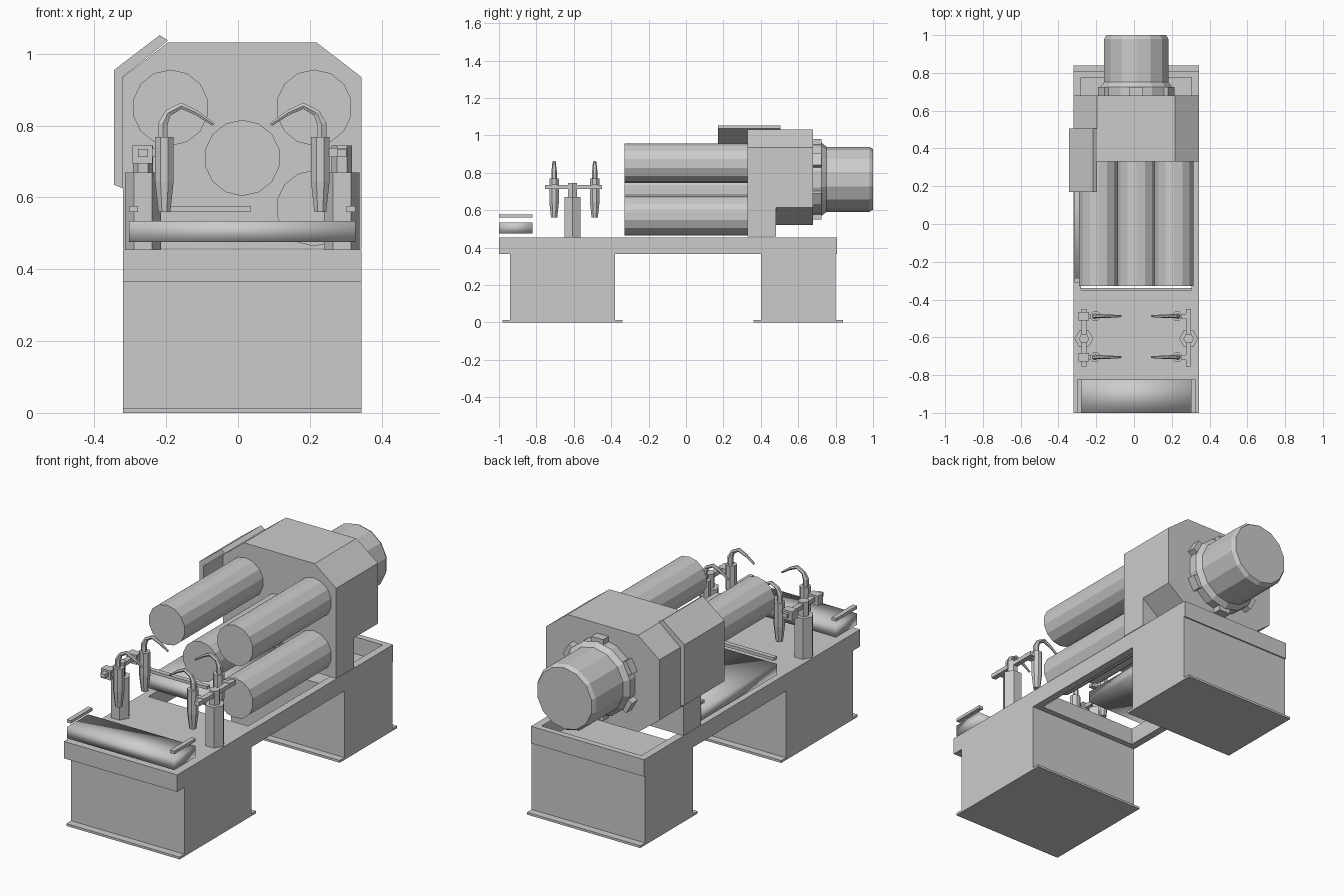
import bpy, bmesh, math
from mathutils import Vector, Matrix

if "Cube" in bpy.data.objects:
    bpy.data.objects.remove(bpy.data.objects["Cube"])

CX = 0.012  # mirror plane of the machine


def finish(name, bm, smooth=False):
    bmesh.ops.recalc_face_normals(bm, faces=bm.faces)
    me = bpy.data.meshes.new(name)
    bm.to_mesh(me)
    bm.free()
    for p in me.polygons:
        p.use_smooth = smooth
    ob = bpy.data.objects.new(name, me)
    bpy.context.collection.objects.link(ob)
    return ob


def box(name, x, y, z, smooth=False):
    bm = bmesh.new()
    size = Vector((x[1] - x[0], y[1] - y[0], z[1] - z[0]))
    mid = Vector((x[0] + x[1], y[0] + y[1], z[0] + z[1])) / 2
    bmesh.ops.create_cube(bm, size=1, matrix=Matrix.Translation(mid) @ Matrix.Diagonal((*size, 1)))
    return finish(name, bm, smooth)


def prism(name, profile, y0, y1):
    """Extrude an x-z outline along y."""
    bm = bmesh.new()
    f = bm.faces.new([bm.verts.new((x, y0, z)) for x, z in profile])
    r = bmesh.ops.extrude_face_region(bm, geom=[f])
    bmesh.ops.translate(bm, vec=(0, y1 - y0, 0),
                        verts=[v for v in r['geom'] if isinstance(v, bmesh.types.BMVert)])
    return finish(name, bm)


def tube(name, path, n, turn=0.0):
    """Loft n-sided rings along a path of (point, radius, direction)."""
    bm = bmesh.new()
    rings = []
    for p, r, d in path:
        d = Vector(d).normalized()
        side = Vector((1, 0, 0)) if abs(d.y) > 0.9 else Vector((0, 1, 0))
        up = side.cross(d)
        rings.append([bm.verts.new(Vector(p) + r * (side * math.cos(a) + up * math.sin(a)))
                      for a in (turn + 2 * math.pi * i / n for i in range(n))])
    for a, b in zip(rings, rings[1:]):
        for i in range(n):
            j = (i + 1) % n
            bm.faces.new((a[i], a[j], b[j], b[i]))
    bm.faces.new(rings[0])
    bm.faces.new(rings[-1])
    return finish(name, bm)


def along_y(name, x, z, prof, n, turn=0.0):
    return tube(name, [((x, y, z), r, (0, 1, 0)) for y, r in prof], n, turn)


def along_z(name, x, y, prof, n, turn=0.0):
    return tube(name, [((x, y, z), r, (0, 0, 1)) for z, r in prof], n, turn)


# Base: pedestals with foot plates, and a bed frame with an open well
X = (-0.32, 0.344)
for name, y0, y1 in (("front", -0.94, -0.38), ("rear", 0.40, 0.80)):
    box(name + "_pedestal", X, (y0, y1), (0, 0.365))
    box(name + "_foot_plate", X, (y0 - 0.04, y1 + 0.04), (0, 0.012))
box("bed_front", X, (-1.0, -0.35), (0.365, 0.455))
box("bed_rear_rail", X, (0.775, 0.807), (0.365, 0.455))
box("bed_left_rail", (X[0], -0.28), (-0.35, 0.775), (0.365, 0.455))
box("bed_right_rail", (0.304, X[1]), (-0.35, 0.775), (0.365, 0.455))

# Gearbox: front half reaches the bed, rear half has lower chamfers
top = [(X[1], 0.935), (0.218, 1.032), (-0.195, 1.032), (X[0], 0.935)]
prism("gearbox_front", top + [(X[0], 0.458), (X[1], 0.458)], 0.33, 0.48)
prism("gearbox_rear", top + [(X[0], 0.615), (-0.195, 0.52), (0.218, 0.52), (X[1], 0.615)], 0.48, 0.68)

# Bent side cover
prism("side_cover", [(-0.345, 0.635), (-0.345, 0.955), (-0.218, 1.052), (-0.195, 1.037),
                     (-0.32, 0.936), (-0.32, 0.625)], 0.17, 0.505)

# Four long spindles
for i, (x, z) in enumerate(((CX - 0.2, 0.85), (CX + 0.2, 0.85), (CX, 0.71), (CX + 0.2, 0.57))):
    along_y(f"spindle_{i + 1}", x, z, [(-0.328, 0.106), (0.335, 0.106)], 14, math.pi / 2)

# Motor with flange ring and lugs
MZ = 0.765
along_y("motor", CX, MZ, [(0.70, 0.174), (0.98, 0.174), (1.0, 0.162)], 14, math.pi / 2)
along_y("motor_flange", CX, MZ, [(0.675, 0.195), (0.725, 0.195), (0.752, 0.174)], 14, math.pi / 2)
for i in range(6):
    lug = box(f"flange_lug_{i + 1}", (-0.035, 0.035), (0.675, 0.725), (0.15, 0.215))
    lug.data.transform(Matrix.Translation((CX, 0, MZ)) @ Matrix.Rotation(math.radians(60 * i), 4, 'Y'))

# Smooth-shaded trays with a grip bar at each end
TZ, BZ = (0.476, 0.535), (0.56, 0.576)
box("front_tray", (-0.303, 0.327), (-1.0, -0.822), TZ, True)
for name, x in (("left", -0.303), ("right", 0.302)):
    box("front_tray_bar_" + name, (x, x + 0.025), (-1.0, -0.822), BZ)
box("middle_tray", (-0.315, 0.035), (-0.31, 0.32), TZ, True)
for name, y in (("front", -0.31), ("rear", 0.295)):
    box("middle_tray_bar_" + name, (-0.315, 0.035), (y, y + 0.025), BZ)

# Tool stands, mirrored left and right
for side, s in (("left", -1), ("right", 1)):
    def X2(d):
        return CX + s * d

    def span(a, b):
        return sorted((X2(a), X2(b)))
    along_z(side + "_post", X2(0.277), -0.607, [(0.45, 0.05), (0.67, 0.05)], 6, math.pi / 2)
    along_z(side + "_post_pin", X2(0.277), -0.607, [(0.66, 0.028), (0.745, 0.028)], 6, math.pi / 2)
    box(side + "_crossbar", span(0.263, 0.29), (-0.755, -0.45), (0.713, 0.735))
    for k, y in enumerate((-0.705, -0.488)):
        name = f"{side}_tool_{k + 1}"
        if s < 0:
            box(name + "_clamp", span(0.25, 0.307), (y - 0.022, y + 0.022), (0.695, 0.745))
        box(name + "_arm", span(0.20, 0.29), (y - 0.012, y + 0.012), (0.713, 0.737))
        along_z(name + "_body", X2(0.217), y,
                [(0.56, 0.018), (0.645, 0.028), (0.768, 0.028)], 8, math.pi / 8)
        # bent tapering nozzle
        pts = [(0.221, 0.76, 0.015), (0.221, 0.805, 0.015), (0.207, 0.835, 0.011),
               (0.17, 0.855, 0.010), (0.128, 0.836, 0.008), (0.08, 0.803, 0.005)]
        path = []
        for i, (d, z, r) in enumerate(pts):
            a, b = pts[max(i - 1, 0)], pts[min(i + 1, len(pts) - 1)]
            path.append(((X2(d), y, z), r, (s * (b[0] - a[0]), 0, b[1] - a[1])))
        tube(name + "_nozzle", path, 6)
